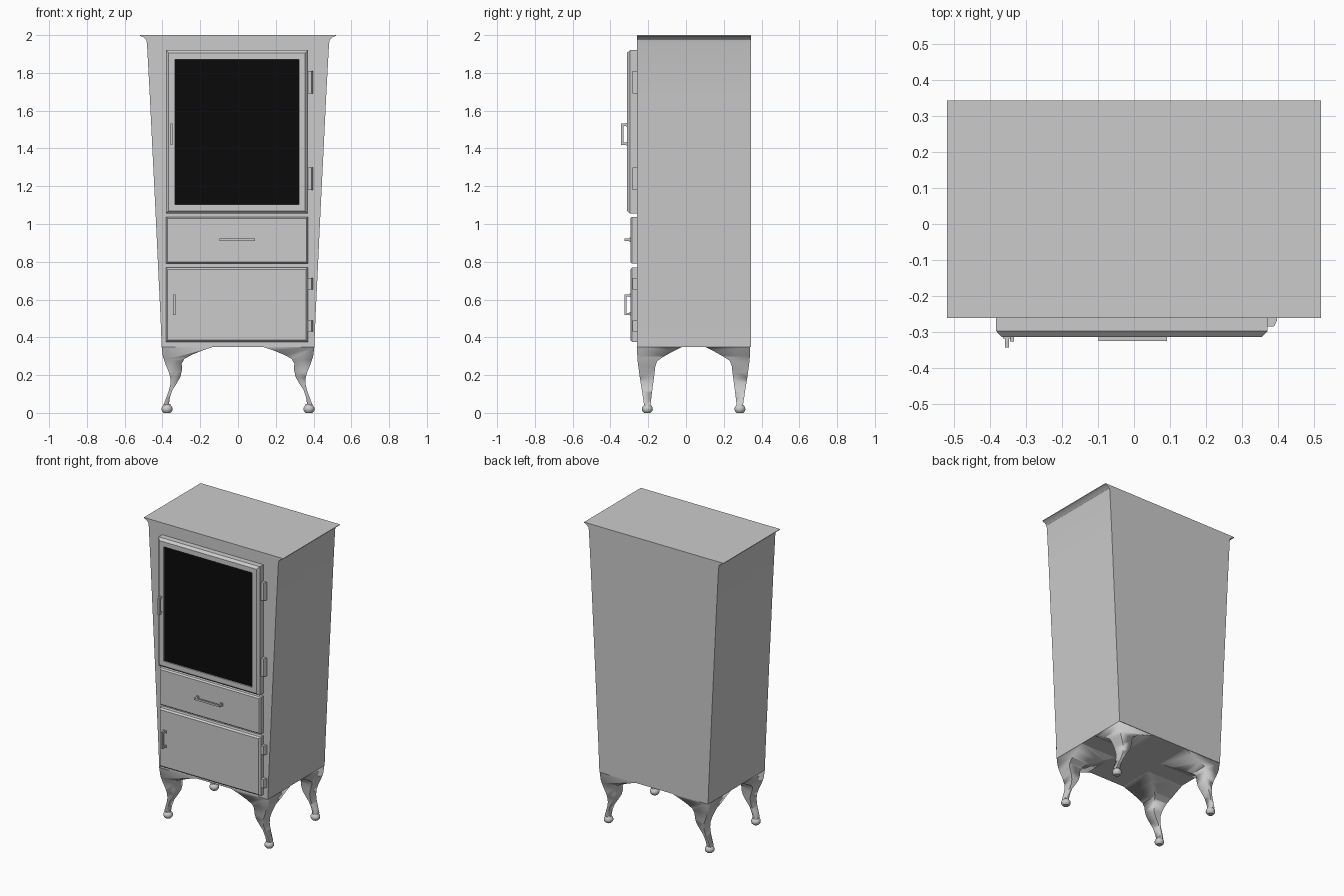
import bpy, bmesh, math
from mathutils import Vector

if "Cube" in bpy.data.objects:
    bpy.data.objects.remove(bpy.data.objects["Cube"])

YC = 0.04                      # middle of the cabinet depth
FRONT, BACK = -0.26, 0.343


def finish(name, bm, loc=(0, 0, 0), angle=30):
    bmesh.ops.recalc_face_normals(bm, faces=bm.faces)
    me = bpy.data.meshes.new(name)
    bm.to_mesh(me)
    bm.free()
    ob = bpy.data.objects.new(name, me)
    ob.location = loc
    bpy.context.collection.objects.link(ob)
    bpy.ops.object.select_all(action='DESELECT')
    bpy.context.view_layer.objects.active = ob
    ob.select_set(True)
    bpy.ops.object.shade_smooth_by_angle(angle=math.radians(angle))
    return ob


def prism(name, pts, vec, loc=(0, 0, 0)):
    bm = bmesh.new()
    f = bm.faces.new([bm.verts.new(p) for p in pts])
    r = bmesh.ops.extrude_face_region(bm, geom=[f])
    vs = [g for g in r['geom'] if isinstance(g, bmesh.types.BMVert)]
    bmesh.ops.translate(bm, verts=vs, vec=Vector(vec))
    return finish(name, bm, loc)


def panel(name, x0, x1, z0, z1, rings, cap=True):
    """Nested rectangles, each (inset, y), joined into a moulded panel."""
    bm = bmesh.new()
    loops = []
    for i, y in rings:
        loops.append([bm.verts.new(p) for p in (
            (x0 + i, y, z0 + i), (x1 - i, y, z0 + i),
            (x1 - i, y, z1 - i), (x0 + i, y, z1 - i))])
    for a, b in zip(loops, loops[1:]):
        for k in range(4):
            bm.faces.new((a[k], a[(k + 1) % 4], b[(k + 1) % 4], b[k]))
    bm.faces.new(loops[0])
    if cap:
        bm.faces.new(loops[-1])
    return finish(name, bm, angle=10)


def add_box(bm, x0, x1, y0, y1, z0, z1):
    v = bmesh.ops.create_cube(bm, size=1)['verts']
    bmesh.ops.scale(bm, verts=v, vec=(x1 - x0, y1 - y0, z1 - z0))
    bmesh.ops.translate(bm, verts=v, vec=((x0 + x1) / 2, (y0 + y1) / 2, (z0 + z1) / 2))


def handle(name, x, y, z, length, reach, upright, t=0.012):
    """Bracket pull: bar, two posts and two small mounting plates."""
    bm = bmesh.new()
    h = length / 2

    def part(a, b, w, y0, y1):
        if upright:
            add_box(bm, x - w / 2, x + w / 2, y0, y1, z + a, z + b)
        else:
            add_box(bm, x + a, x + b, y0, y1, z - w / 2, z + w / 2)
    part(-h, h, t, y - reach, y - reach + t)
    for s in (-1, 1):
        c = s * (h - t / 2)
        part(c - t / 2, c + t / 2, t, y - reach + t, y + 0.002)
        part(c - t * 0.8, c + t * 0.8, t * 1.9, y - 0.005, y + 0.002)
    return finish(name, bm)


# Tapered body with a flared cornice
side = [(0.404, 0.35), (0.41, 0.5), (0.422, 0.75), (0.436, 1.05), (0.451, 1.35),
        (0.467, 1.68), (0.482, 1.955), (0.486, 1.975), (0.499, 1.988), (0.518, 1.996), (0.518, 2.0)]
outline = side + [(-x, z) for x, z in reversed(side)]
prism("cabinet_body", [(x, FRONT, z) for x, z in outline], (0, BACK - FRONT, 0))

# Glazed door, drawer front and lower door
panel("glass_door_frame", -0.382, 0.37, 1.055, 1.92,
      [(0, -0.255), (0, -0.297), (0.015, -0.313), (0.048, -0.313), (0.048, -0.303)], cap=False)
glass = panel("door_glass", -0.335, 0.323, 1.102, 1.873, [(0, -0.296), (0, -0.305)])
mat = bpy.data.materials.new("dark_glass")
mat.diffuse_color = (0.003, 0.003, 0.003, 1)
mat.use_nodes = True
mat.node_tree.nodes["Principled BSDF"].inputs["Base Color"].default_value = mat.diffuse_color
glass.data.materials.append(mat)
panel("drawer_front", -0.382, 0.37, 0.79, 1.038, [(0, -0.255), (0, -0.285), (0.008, -0.295)])
panel("lower_door", -0.382, 0.37, 0.375, 0.77, [(0, -0.255), (0, -0.285), (0.01, -0.295)])

# Pulls
handle("glass_door_handle", -0.352, -0.313, 1.475, 0.112, 0.03, True)
handle("drawer_handle", -0.004, -0.295, 0.917, 0.19, 0.03, False)
handle("lower_door_handle", -0.338, -0.295, 0.573, 0.11, 0.031, True)

# Hinges on the right edge
for name, z, h in (("glass_door_hinge_top", 1.75, 0.12), ("glass_door_hinge_bottom", 1.24, 0.12),
                   ("lower_door_hinge_top", 0.683, 0.06), ("lower_door_hinge_bottom", 0.46, 0.06)):
    sec = [(0.365, -0.255), (0.397, -0.255), (0.397, -0.266), (0.388, -0.284), (0.365, -0.284)]
    prism(name, [(x, y, z - h / 2) for x, y in sec], (0, 0, h))

# Curved leg: front outline intersected with side outline, mirrored four ways
fx = [(0.404, 0.35), (0.398, 0.30), (0.383, 0.255), (0.366, 0.215), (0.357, 0.18), (0.358, 0.15),
      (0.367, 0.115), (0.382, 0.075), (0.394, 0.042), (0.366, 0.042), (0.362, 0.075), (0.348, 0.12),
      (0.325, 0.155), (0.305, 0.19), (0.297, 0.225), (0.298, 0.26), (0.285, 0.285),
      (0.25, 0.305), (0.19, 0.33), (0.13, 0.35), (0, 0.35)]
fy = [(-0.26, 0.35), (-0.257, 0.28), (-0.245, 0.19), (-0.232, 0.11), (-0.222, 0.042), (-0.188, 0.042),
      (-0.18, 0.11), (-0.169, 0.19), (-0.162, 0.25), (-0.152, 0.275), (-0.12, 0.297),
      (-0.07, 0.325), (-0.02, 0.35), (YC, 0.35)]
fx.pop()
fy.pop()
legs = prism("curved_legs", [(x, -0.4, z) for x, z in fx], (0, 0.5, 0), (0, YC, 0))
cut = prism("leg_side_outline", [(0.05, y, z) for y, z in fy], (0.5, 0, 0))
cut.hide_render = True
m = legs.modifiers.new("side_outline", 'BOOLEAN')
m.operation, m.solver, m.object = 'INTERSECT', 'EXACT', cut
bpy.context.view_layer.update()
me = bpy.data.meshes.new_from_object(legs.evaluated_get(bpy.context.evaluated_depsgraph_get()))
legs.modifiers.clear()
legs.data = me
bpy.data.objects.remove(cut)

# Turned feet
bm = bmesh.new()
prof = [(0, 0.0), (0.018, 0.0), (0.026, 0.008), (0.03, 0.018), (0.029, 0.027),
        (0.024, 0.036), (0.019, 0.04), (0.017, 0.048), (0, 0.048)]
vs = [bm.verts.new((0.376 + r, -0.205 - YC, z)) for r, z in prof]
es = [bm.edges.new(p) for p in zip(vs, vs[1:])]
bmesh.ops.spin(bm, geom=vs + es, cent=(0.376, -0.205 - YC, 0), axis=(0, 0, 1),
               angle=2 * math.pi, steps=14, use_duplicate=False)
bmesh.ops.remove_doubles(bm, verts=bm.verts, dist=0.0005)
feet = finish("turned_feet", bm, (0, YC, 0))

for ob in (legs, feet):
    mm = ob.modifiers.new("four_corners", 'MIRROR')
    mm.use_axis = (True, True, False)
    mm.use_mirror_merge = False
